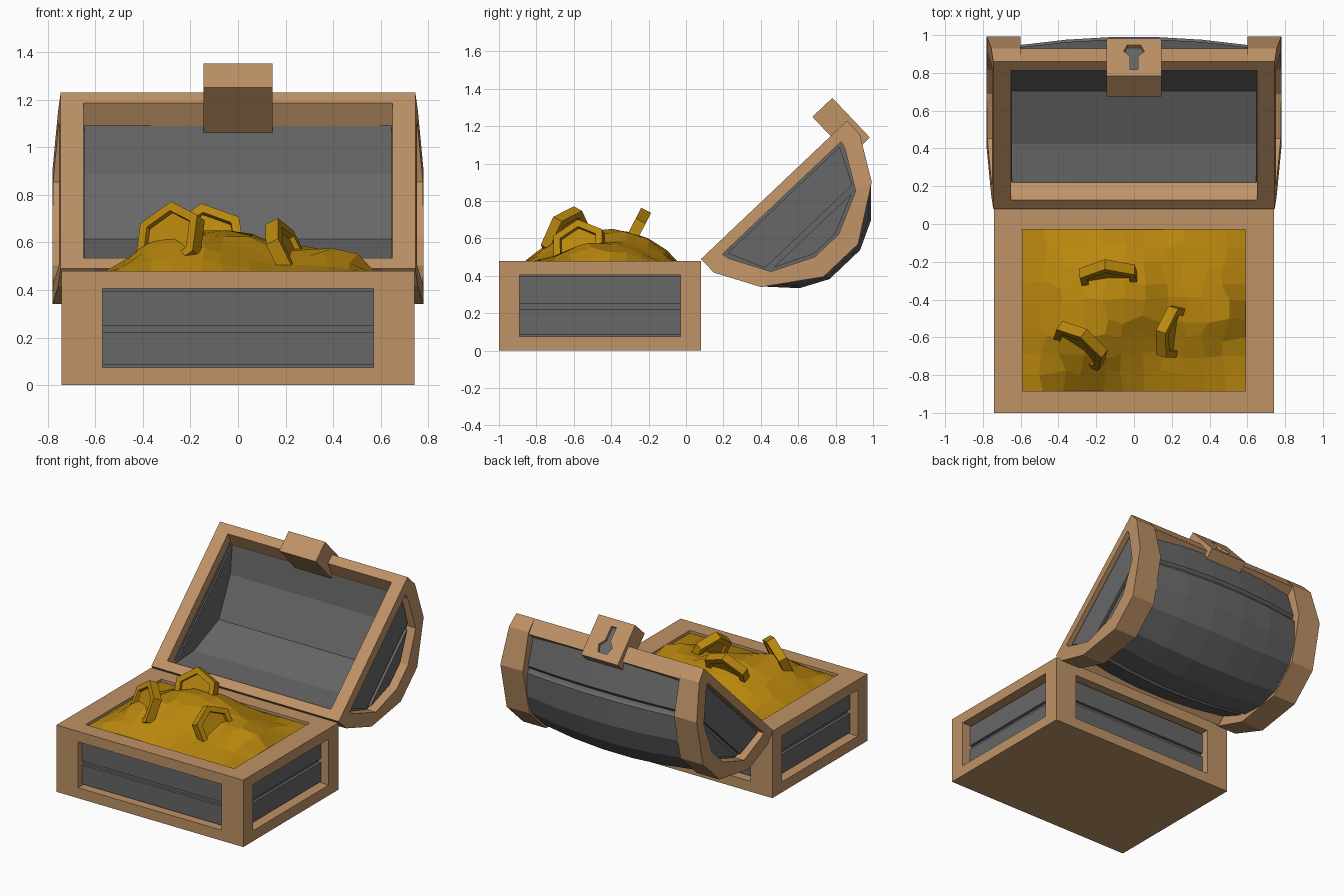
import bpy, bmesh, math, random
from mathutils import Vector, Matrix

if "Cube" in bpy.data.objects:
    bpy.data.objects.remove(bpy.data.objects["Cube"])
random.seed(4)

def material(name, col):
    m = bpy.data.materials.new(name)
    m.diffuse_color = (*col, 1)
    m.use_nodes = True
    m.node_tree.nodes["Principled BSDF"].inputs["Base Color"].default_value = m.diffuse_color
    return m

WOOD = material("wood", (0.52, 0.29, 0.135))
GREY = material("dark_planks", (0.135, 0.135, 0.135))
GOLD = material("gold", (0.48, 0.24, 0.004))

def finish(bm, name, mat):
    bmesh.ops.recalc_face_normals(bm, faces=bm.faces[:])
    me = bpy.data.meshes.new(name)
    bm.to_mesh(me)
    bm.free()
    ob = bpy.data.objects.new(name, me)
    bpy.context.collection.objects.link(ob)
    if mat:
        me.materials.append(mat)
    return ob

def loft(name, sections, mat):
    """Skin matching closed loops of points and cap both ends."""
    bm = bmesh.new()
    rows = [[bm.verts.new(p) for p in s] for s in sections]
    n = len(rows[0])
    for a, b in zip(rows, rows[1:]):
        for i in range(n):
            j = (i + 1) % n
            bm.faces.new((a[i], a[j], b[j], b[i]))
    bm.faces.new(rows[0])
    bm.faces.new(rows[-1])
    return finish(bm, name, mat)

def box(name, lo, hi, mat):
    s = [[(x, y, z) for x, y in ((lo[0], lo[1]), (hi[0], lo[1]), (hi[0], hi[1]), (lo[0], hi[1]))]
         for z in (lo[2], hi[2])]
    return loft(name, s, mat)

def cut(ob, cutter):
    cutter.hide_render = True
    cutter.hide_viewport = True
    m = ob.modifiers.new("cut", 'BOOLEAN')
    m.operation = 'DIFFERENCE'
    m.solver = 'EXACT'
    m.object = cutter

# lid space: u runs along the opening from the hinge, v is lid depth
def lid(x, u, v):
    return Vector((x, 0.08 + 0.726 * u + 0.688 * v, 0.49 + 0.688 * u - 0.726 * v))

def prism(name, poly, x0, x1, mat):
    return loft(name, [[lid(x, u, v) for u, v in poly] for x in (x0, x1)], mat)

def mirrored(half):
    """Complete a lid profile symmetric about the middle of the opening."""
    return half + [(1.075 - u, v) for u, v in reversed(half)]

# --- chest body: timber frame with side windows and open top
body = box("body_frame", (-0.742, -1, 0), (0.742, 0.08, 0.48), WOOD)
cut(body, box("cutter_front_back", (-0.57, -1.2, 0.075), (0.57, 0.3, 0.405), None))
cut(body, box("cutter_sides", (-1, -0.89, 0.075), (1, -0.03, 0.405), None))
cut(body, box("cutter_top", (-0.59, -0.885, 0.3), (0.59, -0.03, 0.6), None))

# plank walls behind the frame
box("body_core", (-0.66, -0.935, 0.06), (0.66, 0.01, 0.42), GREY)
for i, (z0, z1) in enumerate(((0.085, 0.222), (0.25, 0.395))):
    box(f"body_plank_{i}", (-0.68, -0.955, z0), (0.68, 0.03, z1), GREY)

# --- lid profiles
outer = mirrored([(0, 0), (0, 0.1), (0.13, 0.33), (0.41, 0.52)])
hole = mirrored([(0.1, 0.06), (0.11, 0.1), (0.225, 0.305), (0.45, 0.41)])
strap_inner = mirrored([(0.065, 0), (0.09, 0.11), (0.195, 0.28), (0.435, 0.45)])
liner = [(0.1, 0.1), (0.255, 0.23), (0.5375, 0.34), (0.82, 0.23), (0.975, 0.1)]
staves = mirrored([(0.025, 0.09), (0.125, 0.30), (0.15, 0.305), (0.155, 0.325),
                   (0.15, 0.345), (0.275, 0.475), (0.425, 0.55)])

# --- lid barrel: bulging outside, faceted liner inside
sections = []
for x in (-0.645, -0.6, -0.36, -0.12, 0.12, 0.36, 0.6, 0.645):
    k = 0.915 + 0.09 * (1 - min(1, (x / 0.6) ** 2))
    s = [lid(x, 0.5375 + (u - 0.5375) * k, 0.05 + (v - 0.05) * k) for u, v in staves]
    sections.append(s + [lid(x, u, v) for u, v in reversed(liner)])
loft("lid_staves", sections, GREY)

# lid rim rails
for name, f in (("hinge", lambda u: u), ("front", lambda u: 1.075 - u)):
    rail = [(f(u), v) for u, v in ((0.065, 0), (0, 0), (0.01, 0.11), (0.1, 0.105))]
    prism(f"lid_rail_{name}", rail, -0.65, 0.65, WOOD)

# lid ends: frame ring, wrap-round strap and recessed panel
for side, s in (("left", -1), ("right", 1)):
    bm = bmesh.new()
    def loop(poly, x=None):
        return [bm.verts.new(lid(s * (x or 0.745 + 0.035 * min(1, v / 0.33)), u, v)) for u, v in poly]
    loops = [loop(outer), loop(hole), loop(hole, 0.65), loop(outer, 0.65)]
    for a, b in zip(loops, loops[1:] + loops[:1]):
        for i in range(8):
            j = (i + 1) % 8
            bm.faces.new((a[i], a[j], b[j], b[i]))
    finish(bm, f"lid_end_frame_{side}", WOOD)
    prism(f"lid_strap_{side}", outer + strap_inner[::-1], s * 0.6, s * 0.65, WOOD)
    prism(f"lid_end_inner_{side}", liner, s * 0.645, s * 0.67, GREY)
    prism(f"lid_end_back_{side}", hole, s * 0.655, s * 0.705, GREY)
    prism(f"lid_end_low_plank_{side}", [(0.125, 0.075), (0.215, 0.27), (0.86, 0.27), (0.95, 0.075)],
          s * 0.7, s * 0.725, GREY)
    prism(f"lid_end_high_plank_{side}", [(0.25, 0.3), (0.455, 0.395), (0.62, 0.395), (0.825, 0.3)],
          s * 0.7, s * 0.725, GREY)

# --- lock block with keyhole
lock = prism("lock_block", [(0.955, -0.142), (1.102, -0.142), (1.102, 0.15), (0.955, 0.15)],
             -0.145, 0.145, WOOD)
right_half = [(0.02, -0.09), (0.02, 0.01), (0.055, 0.05), (0.035, 0.1)]
key = right_half + [(-x, v) for x, v in reversed(right_half)]
def key_prism(name, u0, u1, mat):
    return loft(name, [[lid(x, u, v) for x, v in key] for u in (u0, u1)], mat)
cut(lock, key_prism("cutter_keyhole", 1.075, 1.2, None))
key_prism("keyhole_plate", 1.07, 1.08, GREY)

# --- heap of gold
bm = bmesh.new()
bmesh.ops.create_grid(bm, x_segments=11, y_segments=9, size=0.5)
bumps = ((-0.2, -0.42, 0.12, 0.22), (-0.27, -0.65, 0.10, 0.14), (0.06, -0.4, 0.09, 0.18),
         (0.42, -0.48, 0.12, 0.14), (0.0, -0.2, 0.05, 0.2))
for v in bm.verts:
    x, y = v.co.x * 1.18, -0.4575 + v.co.y * 0.855
    edge = min(1, (0.59 - abs(x)) / 0.13) * min(1, (0.4275 - abs(y + 0.4575)) / 0.12)
    if edge > 0.01:
        x += random.uniform(-0.025, 0.025)
        y += random.uniform(-0.025, 0.025)
    h = sum(a * math.exp(-((x - cx) ** 2 + (y - cy) ** 2) / (2 * r * r)) for cx, cy, a, r in bumps)
    v.co = (x, y, 0.46 + edge * (h * 0.88 + random.uniform(0, 0.02)))
finish(bm, "gold_heap", GOLD)

# --- big six-sided coins with sunken faces, stuck in the heap
coins = (((-0.285, -0.645, 0.61), (-0.53, -0.74, 0.40), 0.165),
         ((-0.13, -0.29, 0.60), (0, -0.88, 0.45), 0.17),
         ((0.21, -0.57, 0.55), (0.85, -0.27, 0.42), 0.155))
for i, (pos, normal, r) in enumerate(coins):
    bm = bmesh.new()
    bmesh.ops.create_cone(bm, cap_ends=True, segments=6, radius1=r, radius2=r, depth=0.06)
    caps = [f for f in bm.faces if abs(f.normal.z) > 0.9]
    bmesh.ops.inset_individual(bm, faces=caps, thickness=0.042)
    bmesh.ops.inset_individual(bm, faces=caps, thickness=0.001, depth=-0.022)
    turn = Vector(normal).to_track_quat('Z', 'Y').to_matrix().to_4x4()
    bm.transform(Matrix.Translation(pos) @ turn @ Matrix.Rotation(math.radians(8), 4, 'Z'))
    finish(bm, f"coin_{i}", GOLD)
